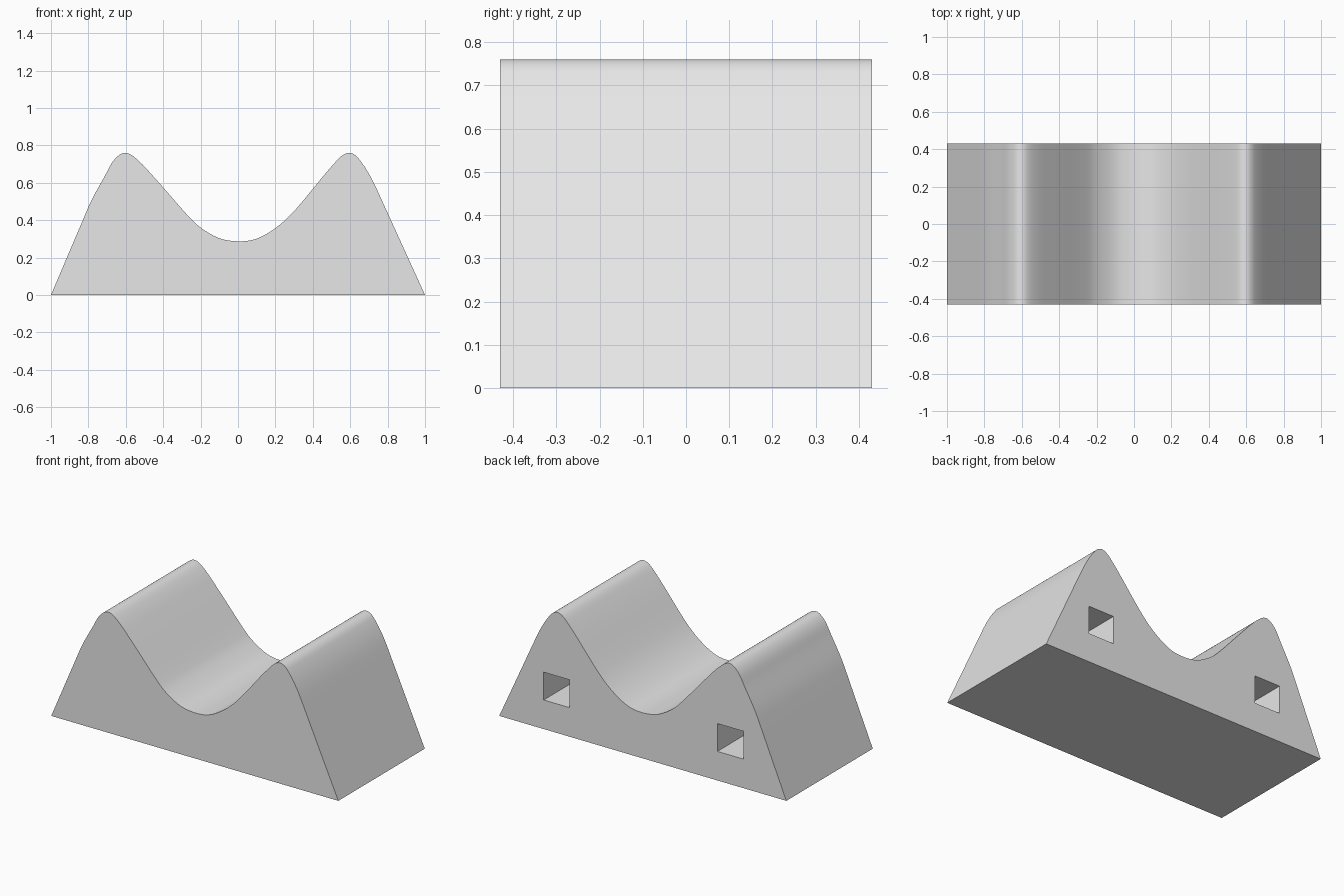
import bpy
import bmesh
import math
from mathutils import Vector
from mathutils.geometry import interpolate_bezier

cube = bpy.data.objects.get("Cube")
if cube:
    bpy.data.objects.remove(cube, do_unlink=True)

HALF_DEPTH = 0.43

grey = bpy.data.materials.new("light grey")
grey.use_nodes = True
colour = (0.8, 0.8, 0.8, 1)
grey.diffuse_color = colour
grey.node_tree.nodes["Principled BSDF"].inputs["Base Color"].default_value = colour


def smooth_line(points, steps=6):
    """Smooth curve through the points, with straight ends."""
    pts = [Vector(p) for p in points]
    last = len(pts) - 1
    tangents = []
    for i in range(last + 1):
        before = pts[max(i - 1, 0)]
        after = pts[min(i + 1, last)]
        tangents.append((after - before).normalized())
    # End tangents follow the straight flanks
    tangents[1] = tangents[0]
    tangents[-2] = tangents[-1]
    line = [pts[0]]
    for i in range(last):
        reach = (pts[i + 1] - pts[i]).length / 3
        line += interpolate_bezier(pts[i], pts[i] + tangents[i] * reach,
                                   pts[i + 1] - tangents[i + 1] * reach,
                                   pts[i + 1], steps + 1)[1:]
    return line


def add_prism(name, outline, y_front, y_back):
    """Extrude an outline in the xz plane along y."""
    bm = bmesh.new()
    verts = [bm.verts.new((p[0], y_front, p[1])) for p in outline]
    face = bm.faces.new(verts)
    grown = bmesh.ops.extrude_face_region(bm, geom=[face])
    moved = [g for g in grown["geom"] if isinstance(g, bmesh.types.BMVert)]
    bmesh.ops.translate(bm, vec=(0, y_back - y_front, 0), verts=moved)
    bmesh.ops.recalc_face_normals(bm, faces=bm.faces)
    mesh = bpy.data.meshes.new(name)
    bm.to_mesh(mesh)
    bm.free()
    mesh.materials.append(grey)
    obj = bpy.data.objects.new(name, mesh)
    bpy.context.collection.objects.link(obj)
    return obj


# Twin-peaked cradle block
profile = [(-1, 0), (-0.80, 0.47), (-0.71, 0.64), (-0.66, 0.725),
           (-0.605, 0.76), (-0.545, 0.73), (-0.44, 0.62), (-0.24, 0.395),
           (-0.17, 0.34), (-0.09, 0.30), (0, 0.287), (0.08, 0.295),
           (0.15, 0.325), (0.235, 0.385), (0.315, 0.465), (0.525, 0.715),
           (0.59, 0.76), (0.645, 0.73), (0.74, 0.57), (1, 0)]
block = add_prism("cradle_block", smooth_line(profile), -HALF_DEPTH, HALF_DEPTH)

# Square sockets sunk into the back under each peak
for side, centre in (("left", 0.60), ("right", -0.61)):
    r, low, high = 0.09, 0.183, 0.358
    square = [(centre - r, low), (centre + r, low),
              (centre + r, high), (centre - r, high)]
    cutter = add_prism(side + "_socket_cutter", square, -0.07, HALF_DEPTH + 0.1)
    cutter.hide_render = True
    cut = block.modifiers.new(side + "_socket", "BOOLEAN")
    cut.operation = "DIFFERENCE"
    cut.solver = "EXACT"
    cut.object = cutter
    bpy.context.view_layer.objects.active = block
    bpy.ops.object.modifier_apply(modifier=cut.name)
    bpy.data.objects.remove(cutter, do_unlink=True)

# Smooth curved top, crisp corners
bpy.ops.object.select_all(action="DESELECT")
block.select_set(True)
bpy.context.view_layer.objects.active = block
bpy.ops.object.shade_smooth_by_angle(angle=math.radians(30))
